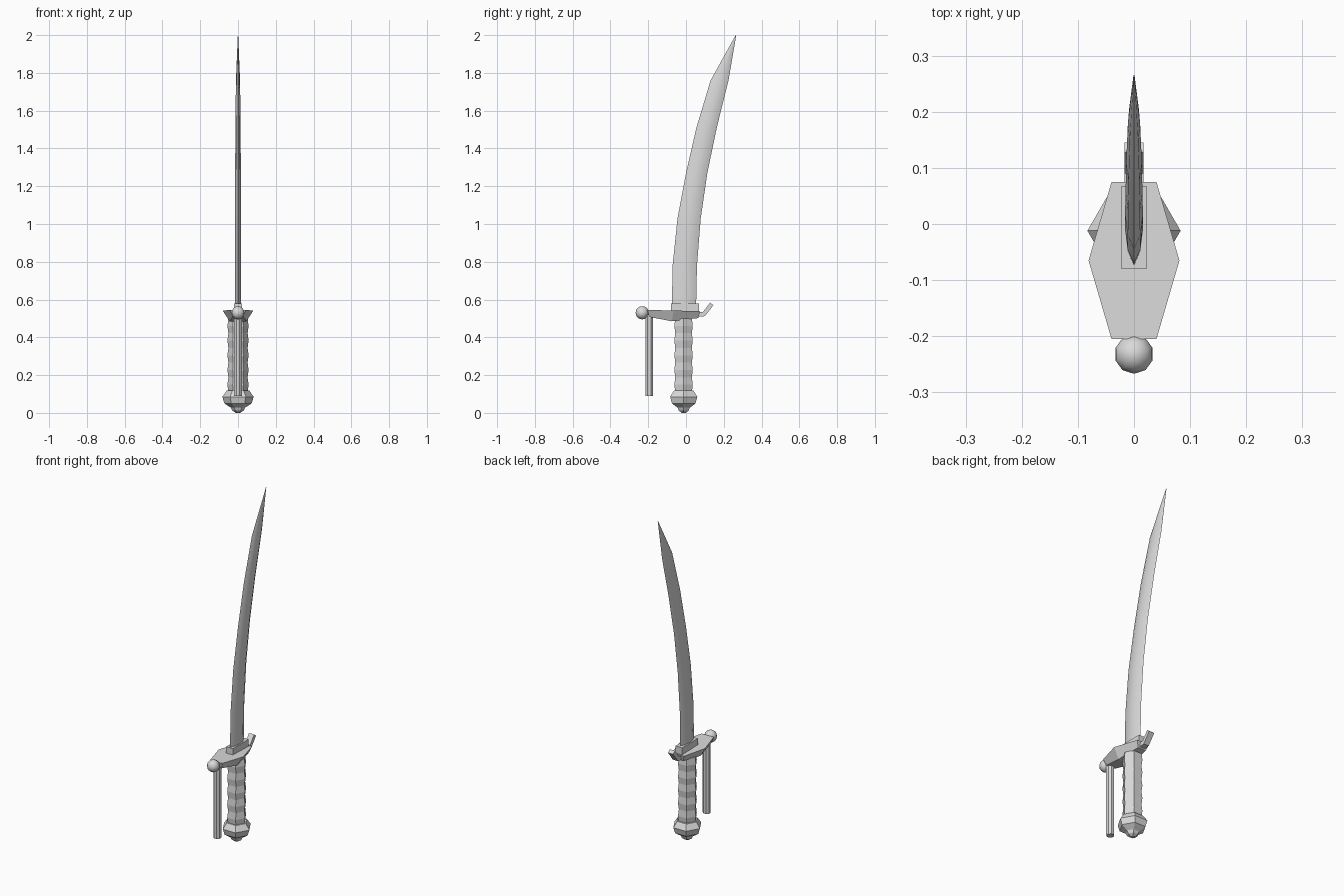
import bpy, bmesh, math

if "Cube" in bpy.data.objects:
    bpy.data.objects.remove(bpy.data.objects["Cube"])

steel = bpy.data.materials.new("grey steel")
steel.diffuse_color = (0.7, 0.7, 0.7, 1)
steel.use_nodes = True
steel.node_tree.nodes["Principled BSDF"].inputs["Base Color"].default_value = steel.diffuse_color


def finish(name, bm, smooth=None):
    bmesh.ops.recalc_face_normals(bm, faces=bm.faces)
    me = bpy.data.meshes.new(name)
    bm.to_mesh(me)
    bm.free()
    me.materials.append(steel)
    ob = bpy.data.objects.new(name, me)
    bpy.context.collection.objects.link(ob)
    if smooth:
        bpy.ops.object.select_all(action='DESELECT')
        ob.select_set(True)
        bpy.context.view_layer.objects.active = ob
        bpy.ops.object.shade_smooth_by_angle(angle=math.radians(smooth))
    return ob


def loft(name, rings, smooth=None):
    """Skin a list of equal-length point rings and cap both ends."""
    bm = bmesh.new()
    vs = [[bm.verts.new(p) for p in r] for r in rings]
    n = len(vs[0])
    for a, b in zip(vs, vs[1:]):
        for i in range(n):
            j = (i + 1) % n
            bm.faces.new((a[i], a[j], b[j], b[i]))
    bm.faces.new(vs[0])
    bm.faces.new(vs[-1])
    return finish(name, bm, smooth)


def ring(r, z, y, n=6, turn=0.0):
    return [(r * math.cos(turn + i * math.tau / n),
             y + r * math.sin(turn + i * math.tau / n), z) for i in range(n)]


# curved blade: (z, back edge y, cutting edge y, half thickness)
stations = [(0.54, -0.075, 0.053, 0.016), (0.78, -0.071, 0.058, 0.016),
            (1.03, -0.045, 0.078, 0.016), (1.27, 0.0, 0.113, 0.015),
            (1.51, 0.055, 0.163, 0.014), (1.76, 0.13, 0.225, 0.011),
            (2.0, 0.263, 0.266, 0.001)]
section = [(0, 0), (0.7, 0.2), (1, 0.5), (0.8, 0.78), (0, 1),
           (-0.8, 0.78), (-1, 0.5), (-0.7, 0.2)]
loft("blade", [[(u * t, a + (b - a) * v, z) for u, v in section]
               for z, a, b, t in stations], 30)

# collar at the blade root
loft("blade_collar", [[(-0.022, -0.08, z), (0.022, -0.08, z),
                       (0.022, 0.068, z), (-0.022, 0.068, z)] for z in (0.52, 0.58)])


# guard and hook: trapezoid sections (y top, z top, y low, z low, half top, half low)
def trapezoids(rows):
    return [[(-wt, yt, zt), (wt, yt, zt), (wl, yl, zl), (-wl, yl, zl)]
            for yt, zt, yl, zl, wt, wl in rows]


loft("guard_plate", trapezoids([
    (-0.205, 0.545, -0.195, 0.508, 0.04, 0.028),
    (-0.065, 0.542, -0.075, 0.485, 0.081, 0.045),
    (0.075, 0.538, 0.065, 0.502, 0.04, 0.026)]))
loft("guard_hook", trapezoids([
    (0.05, 0.532, 0.05, 0.508, 0.017, 0.017),
    (0.09, 0.535, 0.1, 0.512, 0.017, 0.017),
    (0.128, 0.584, 0.145, 0.57, 0.017, 0.017)]))

# ball on the end of the guard
bm = bmesh.new()
bmesh.ops.create_uvsphere(bm, u_segments=10, v_segments=8, radius=0.035)
bmesh.ops.translate(bm, verts=bm.verts, vec=(0, -0.232, 0.53))
finish("guard_ball", bm, 60)

# knuckle bar hanging from the guard
loft("knuckle_bar", [ring(0.022, z, -0.195, 8, math.pi / 8) for z in (0.09, 0.52)])

# hexagonal grip with slight finger waves
loft("grip", [ring(0.053 + (0.003 if i % 2 else -0.002), 0.11 + i * 0.039, -0.013)
              for i in range(11)])

# hexagonal pommel
pommel = [(0.012, 0.0), (0.03, 0.012), (0.038, 0.028), (0.072, 0.05),
          (0.083, 0.085), (0.06, 0.118)]
loft("pommel", [ring(r, z, -0.012) for r, z in pommel])
